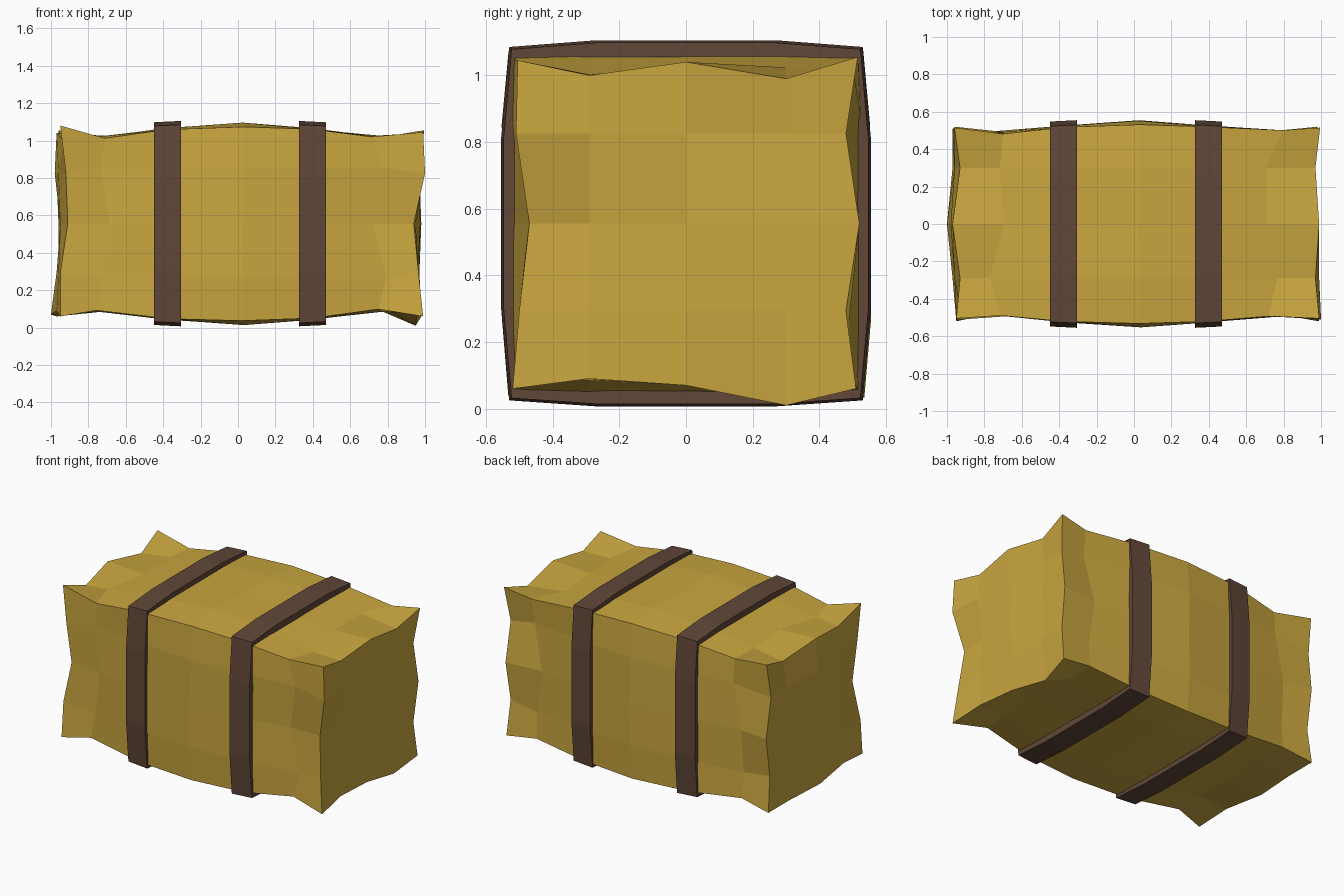
import bpy, bmesh, random

if "Cube" in bpy.data.objects:
    bpy.data.objects.remove(bpy.data.objects["Cube"])
random.seed(4)
CZ = 0.555  # height of the bale's long axis


def material(name, rgb):
    m = bpy.data.materials.new(name)
    m.diffuse_color = (*rgb, 1)
    m.use_nodes = True
    m.node_tree.nodes["Principled BSDF"].inputs["Base Color"].default_value = m.diffuse_color
    return m


straw = material("straw yellow", (0.59, 0.385, 0.05))
leather = material("dark brown strap", (0.12, 0.063, 0.04))


def finish(bm, name, mat):
    bmesh.ops.recalc_face_normals(bm, faces=bm.faces[:])
    me = bpy.data.meshes.new(name)
    bm.to_mesh(me)
    bm.free()
    me.materials.append(mat)
    ob = bpy.data.objects.new(name, me)
    bpy.context.collection.objects.link(ob)


# Border of a 5 x 5 end grid, walked anticlockwise as (column, row)
BORDER = ([(i, 0) for i in range(4)] + [(4, j) for j in range(4)]
          + [(i, 4) for i in range(4, 0, -1)] + [(0, j) for j in range(4, 0, -1)])
GRID = [-0.52, -0.29, 0.0, 0.3, 0.52]

# Ragged outline of the ends: bottom, top, front and back edges
BOTTOM = [0.06, 0.09, 0.07, 0.01, 0.06]
TOP = [1.045, 1.0, 1.04, 0.99, 1.055]
FRONT = [-0.52, -0.50, -0.47, -0.51, -0.505]
BACK = [0.51, 0.48, 0.52, 0.48, 0.515]
# x of the end grids, rows from bottom to top, columns from front to back
RIGHT_X = [[.99, .97, .96, .95, .98], [.965, .96, .97, .97, .97],
           [.94, .95, .975, .97, .98], [1.0, .99, .97, .96, .97],
           [.99, .97, .99, .97, .995]]
LEFT_X = [[-.95, -.97, -1.0, -.97, -.97], [-.95, -.96, -.97, -.96, -.96],
          [-.91, -.95, -.95, -.95, -.96], [-.92, -.96, -.98, -.96, -.97],
          [-.95, -.93, -.97, -.93, -.96]]


def end_point(i, j, table, lift):
    y = FRONT[j] if i == 0 else BACK[j] if i == 4 else GRID[i]
    z = BOTTOM[i] if j == 0 else TOP[i] if j == 4 else CZ + GRID[j] * 0.9
    if lift and j == 0:
        z = max(z, 0.06)
    if lift and (i, j) == (0, 4):
        z = 1.08
    return (table[j][i], y, z)


def ring_point(i, j, x, hy, hz, bulge, jitter):
    def axis(k, half, other):
        if k in (0, 4):
            return (half + (bulge if 0 < other < 4 else 0)
                    + random.uniform(-jitter, 0)) * (1 if k else -1)
        return GRID[k]
    dx = random.uniform(-jitter, jitter) * 2
    return (x + dx, axis(i, hy, j), CZ + axis(j, hz, i))


# Straw bale: ragged end grids joined by rings that swell towards the middle
bm = bmesh.new()


def end_grid(table, lift):
    g = {(i, j): bm.verts.new(end_point(i, j, table, lift))
         for i in range(5) for j in range(5)}
    for i in range(4):
        for j in range(4):
            bm.faces.new([g[i, j], g[i + 1, j], g[i + 1, j + 1], g[i, j + 1]])
    return [g[p] for p in BORDER]


rings = [end_grid(LEFT_X, True)]
for x, hy, hz, bulge, jitter in [(-.73, .502, .478, -.005, .025),
                                 (-.38, .521, .508, .006, .004),
                                 (.03, .535, .522, .02, .004),
                                 (.40, .521, .508, .006, .004),
                                 (.75, .502, .476, -.005, .025)]:
    rings.append([bm.verts.new(ring_point(i, j, x, hy, hz, bulge, jitter))
                  for i, j in BORDER])
rings.append(end_grid(RIGHT_X, False))
for a, b in zip(rings, rings[1:]):
    for k in range(16):
        n = (k + 1) % 16
        bm.faces.new([a[k], a[n], b[n], b[k]])
finish(bm, "straw_bale", straw)

# Straps: flat bands whose outline bows out slightly on each side
OUTLINE = [(-.53, -.53), (-.27, -.548), (.27, -.548), (.53, -.53),
           (.555, -.25), (.555, .25), (.53, .53), (.27, .55),
           (-.27, .55), (-.53, .53), (-.555, .25), (-.555, -.25)]


def strap(name, x0, x1):
    bm = bmesh.new()
    loops = []
    for x, s in [(x0, 1), (x1, 1), (x1, .92), (x0, .92)]:
        s *= 1.0 if abs(x) < 0.4 else 0.987  # follows the swelling
        loops.append([bm.verts.new((x, y * s, CZ + z * s)) for y, z in OUTLINE])
    for q in range(4):
        a, b = loops[q], loops[(q + 1) % 4]
        for k in range(12):
            n = (k + 1) % 12
            bm.faces.new([a[k], a[n], b[n], b[k]])
    finish(bm, name, leather)


strap("left_strap", -0.45, -0.305)
strap("right_strap", 0.325, 0.47)
